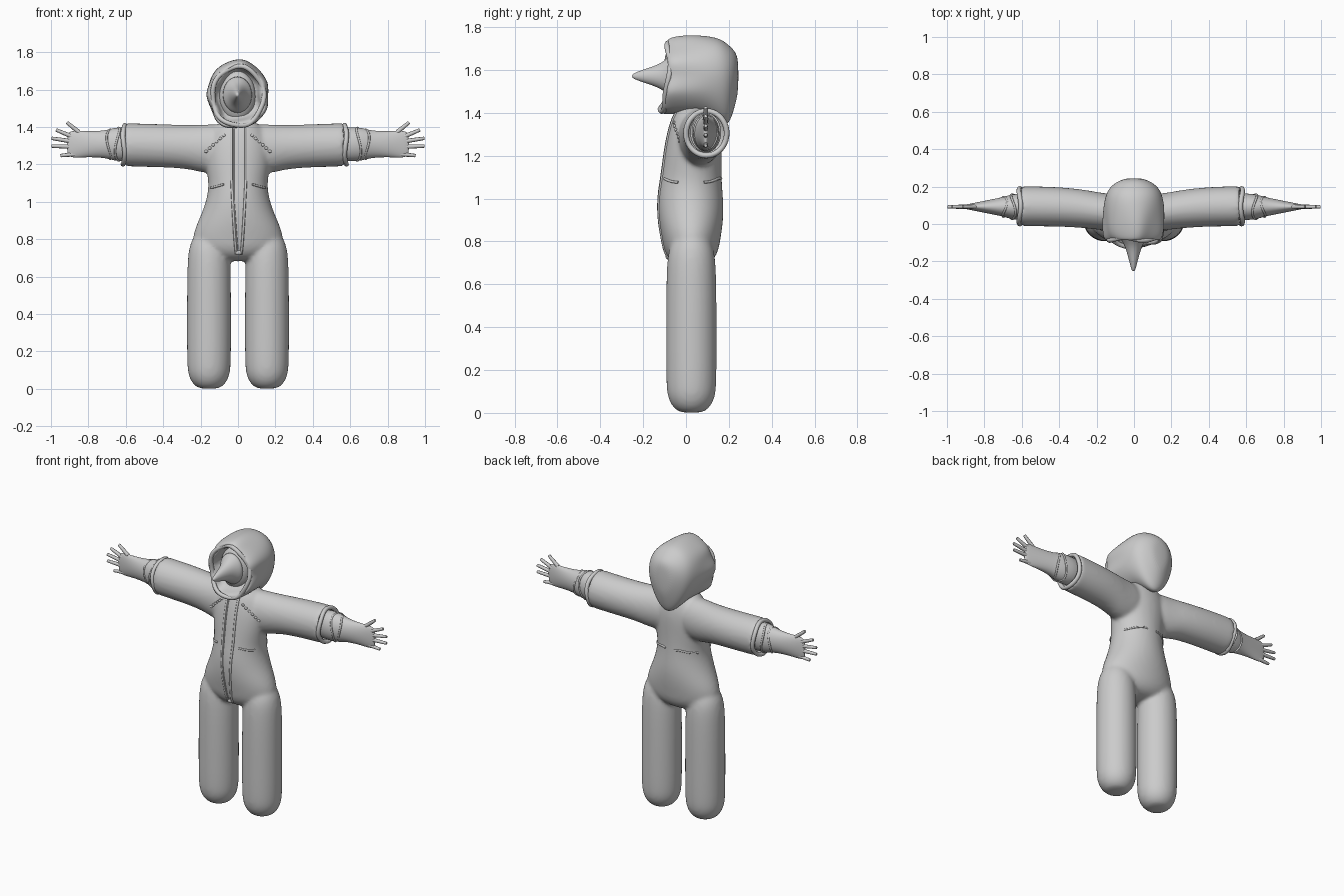
import bpy, bmesh, math
from mathutils import Vector
from mathutils.bvhtree import BVHTree

cube = bpy.data.objects.get("Cube")
if cube:
    bpy.data.objects.remove(cube)

grey = bpy.data.materials.new("plain grey")
grey.use_nodes = True
grey.diffuse_color = (0.6, 0.6, 0.6, 1)
grey.node_tree.nodes["Principled BSDF"].inputs["Base Color"].default_value = (0.6, 0.6, 0.6, 1)


def loft(bm, axis, rings, bend=0.0, sides=24):
    """Rings are (position, centre a, centre b, half a, half b, egg) along an axis."""
    loops = []
    for p, ca, cb, ha, hb, *egg in rings:
        loop = []
        for i in range(sides):
            t = math.tau * i / sides
            s = math.sin(t)
            a = ca + ha * math.cos(t) * (1 + (egg[0] if egg else 0) * s)
            b = cb + hb * s
            shift = bend * max(0, -s) ** 2 if p < 0 else 0
            co = {"x": (p, a, b), "y": (a, p + shift, b), "z": (a, b, p)}[axis]
            loop.append(bm.verts.new(co))
        loops.append(loop)
    for l0, l1 in zip(loops, loops[1:]):
        for i in range(sides):
            j = (i + 1) % sides
            bm.faces.new((l0[i], l0[j], l1[j], l1[i]))
    bm.faces.new(loops[0])
    bm.faces.new(loops[-1])


def make(name, bm, subdivide=2, voxel=0, relax=0):
    bmesh.ops.recalc_face_normals(bm, faces=bm.faces)
    mesh = bpy.data.meshes.new(name)
    bm.to_mesh(mesh)
    bm.free()
    mesh.materials.append(grey)
    ob = bpy.data.objects.new(name, mesh)
    bpy.context.collection.objects.link(ob)
    if subdivide:
        ob.modifiers.new("round", "SUBSURF").levels = subdivide
        ob.modifiers["round"].render_levels = subdivide
    if voxel:
        mod = ob.modifiers.new("fuse", "REMESH")
        mod.mode, mod.voxel_size, mod.use_smooth_shade = "VOXEL", voxel, True
        mod = ob.modifiers.new("relax", "SMOOTH")
        mod.iterations, mod.factor = relax, 0.5
    mesh.polygons.foreach_set("use_smooth", [True] * len(mesh.polygons))
    return ob


def tube(name, points, radius, closed=False, end=1.0):
    """Round cord through points, tapering to radius * end."""
    curve = bpy.data.curves.new(name, "CURVE")
    curve.dimensions, curve.bevel_depth, curve.bevel_resolution = "3D", radius, 2
    curve.use_fill_caps = True
    spline = curve.splines.new("POLY")
    spline.points.add(len(points) - 1)
    for i, (pt, co) in enumerate(zip(spline.points, points)):
        pt.co = (*co, 1)
        pt.radius = 1 + (end - 1) * i / (len(points) - 1)
    spline.use_cyclic_u = closed
    temp = bpy.data.objects.new(name, curve)
    mesh = bpy.data.meshes.new_from_object(temp)
    bpy.data.objects.remove(temp)
    mesh.materials.clear()
    mesh.materials.append(grey)
    mesh.polygons.foreach_set("use_smooth", [True] * len(mesh.polygons))
    bpy.context.collection.objects.link(bpy.data.objects.new(name, mesh))


def blob(name, centre, size):
    bm = bmesh.new()
    bmesh.ops.create_uvsphere(bm, u_segments=24, v_segments=16, radius=1)
    bmesh.ops.scale(bm, vec=size, verts=bm.verts)
    bmesh.ops.translate(bm, vec=centre, verts=bm.verts)
    make(name, bm, 0)


# Padded suit: torso, legs and sleeves fused into one surface
CUFF = {1: 0.575, -1: 0.61}
bm = bmesh.new()
torso = [(0.68, 0.12, -0.05, 0.10), (0.74, 0.23, -0.10, 0.15), (0.80, 0.248, -0.11, 0.16),
         (0.87, 0.228, -0.125, 0.172), (0.95, 0.19, -0.133, 0.178), (1.03, 0.165, -0.13, 0.172),
         (1.10, 0.157, -0.118, 0.167), (1.20, 0.175, -0.105, 0.167), (1.30, 0.18, -0.088, 0.17),
         (1.38, 0.15, -0.065, 0.155), (1.44, 0.09, -0.035, 0.12)]
loft(bm, "z", [(z, 0, (f + b) / 2, w, (b - f) / 2) for z, w, f, b in torso])
leg = [(0, 0.045), (0.012, 0.072), (0.04, 0.097), (0.08, 0.113), (0.14, 0.119),
       (0.40, 0.119), (0.68, 0.118), (0.78, 0.105), (0.85, 0.06)]
for s in (1, -1):
    loft(bm, "z", [(z, s * 0.155, 0.025, r, r) for z, r in leg])
    end = CUFF[s]
    sleeve = [(0, 0.05, 1.29, 0.10, 0.13), (0.17, 0.065, 1.28, 0.10, 0.135),
              (0.25, 0.08, 1.293, 0.103, 0.118), (0.4, 0.093, 1.3, 0.107, 0.116),
              (end - 0.02, 0.095, 1.305, 0.108, 0.117), (end - 0.005, 0.095, 1.305, 0.106, 0.115),
              (end, 0.095, 1.305, 0.10, 0.109), (end - 0.01, 0.095, 1.305, 0.088, 0.1),
              (end - 0.05, 0.095, 1.305, 0.075, 0.09)]
    loft(bm, "x", [(s * x, *rest) for x, *rest in sleeve])
suit = make("padded_suit", bm, 2, 0.011, 9)

graph = bpy.context.evaluated_depsgraph_get()
surface = BVHTree.FromObject(suit, graph)


def on_suit(x, z, side=-1):
    """Point on the front (side -1) or back (side 1) of the suit."""
    hit = surface.ray_cast(Vector((x, side, z)), Vector((0, -side, 0)))[0]
    return hit if hit else Vector((x, 0, z))


# Front fastening: two raised piping edges, a toothed line and a pull
for s in (1, -1):
    path = []
    for i in range(30):
        f = i / 29
        spread = min(1, (1 - f) * 1.7) ** 0.7
        path.append(on_suit(0.004 + s * (0.012 + 0.026 * spread), 1.40 - 0.68 * f))
    tube("zip_edge", path, 0.007)
tube("zip_seam", [on_suit(-0.022 * min(1, (z - 70) / 30), z / 100) for z in range(139, 72, -2)], 0.004)
blob("zip_pull", on_suit(0.003, 0.73), (0.018, 0.01, 0.014))

for s in (1, -1):
    # Diagonal chest stitches
    for i in range(6):
        f = i / 5
        blob("chest_stitch", on_suit(s * (0.075 + 0.095 * f), 1.355 - 0.085 * f), (0.010, 0.006, 0.008))
    # Waist folds, front and back
    for side, inner in ((-1, 0.075), (1, 0.03)):
        xs = [inner + (0.145 - inner) * i / 9 for i in range(10)]
        tube("waist_fold", [on_suit(s * x, 1.085 + 0.01 * math.sin(x * 30), side) for x in xs], 0.006)

# Cuffs, forearms, hands
angles = [math.tau * i / 40 for i in range(40)]
for s in (1, -1):
    end = CUFF[s]
    tube("cuff_rim", [(s * (end + 0.005 * math.sin(3 * t)), 0.095 + 0.095 * math.cos(t),
                       1.305 + 0.104 * math.sin(t)) for t in angles], 0.013, True)
    bm = bmesh.new()
    arm = [(0.5, 0.074, 0.092), (0.62, 0.072, 0.092), (0.665, 0.064, 0.088), (0.70, 0.052, 0.076),
           (0.76, 0.040, 0.070), (0.82, 0.028, 0.070), (0.87, 0.018, 0.073), (0.90, 0.012, 0.068),
           (0.915, 0.007, 0.055)]
    loft(bm, "x", [(s * x, 0.092, 1.308, a, b) for x, a, b in arm])
    make("forearm_and_palm", bm, 1)
    for x, a, b in ((0.645, 0.066, 0.088), (0.69, 0.053, 0.078)):
        tube("wrist_fold", [(s * (x + 0.012 * math.sin(2 * t + x * 40)), 0.092 + a * math.cos(t),
                             1.308 + b * math.sin(t)) for t in angles], 0.006, True)
    for x0, z0, x1, z1 in ((0.85, 1.372, 0.915, 1.425), (0.89, 1.35, 0.973, 1.385),
                           (0.90, 1.325, 0.997, 1.34), (0.90, 1.295, 0.997, 1.298),
                           (0.87, 1.255, 0.95, 1.247)):
        a, b = Vector((s * x0, 0.092, z0)), Vector((s * x1, 0.092, z1))
        tube("finger", [a.lerp(b, f) for f in (0, 0.5, 0.95, 1)], 0.012, end=0.65)

# Hood: outer shell folding over the rim into an inner cavity
bm = bmesh.new()
hood = [(-0.002, 0, 1.565, 0.10, 0.12), (-0.06, 0, 1.565, 0.118, 0.14), (-0.082, 0, 1.565, 0.128, 0.152),
        (-0.088, 0, 1.565, 0.145, 0.168), (-0.07, 0, 1.567, 0.158, 0.178), (-0.03, 0, 1.572, 0.165, 0.183),
        (0.03, 0, 1.575, 0.166, 0.186), (0.10, 0, 1.572, 0.163, 0.187, 0.06),
        (0.16, 0, 1.55, 0.148, 0.198, 0.2), (0.20, 0, 1.527, 0.122, 0.19, 0.32),
        (0.228, 0, 1.56, 0.085, 0.13, 0.25), (0.245, 0, 1.575, 0.045, 0.075)]
loft(bm, "y", hood, bend=-0.035, sides=32)
for v in bm.verts:
    # Gentle crumpling near the opening
    fade = max(0, 0.12 - v.co.y) * 0.05
    v.co.z += fade * math.sin(31 * v.co.x + 1)
    v.co.x += fade * math.sin(43 * v.co.z)
make("hood", bm, 2)
rim = []
for i in range(48):
    t = math.tau * i / 48
    s = math.sin(t)
    r = 1 + 0.025 * math.sin(5 * t + 1)
    rim.append((0.137 * r * math.cos(t), -0.08 - 0.035 * max(0, -s) ** 2 + 0.008 * math.sin(4 * t),
                1.565 + 0.158 * r * s))
tube("hood_rim", rim, 0.013, True)

# Face and beak
blob("face", (-0.003, -0.012, 1.565), (0.098, 0.07, 0.14))
bm = bmesh.new()
beak = [(-0.045, 0.085, 0.105), (-0.07, 0.078, 0.098), (-0.09, 0.062, 0.082), (-0.115, 0.048, 0.062),
        (-0.15, 0.036, 0.046), (-0.20, 0.022, 0.03), (-0.24, 0.012, 0.015), (-0.252, 0.006, 0.007)]
loft(bm, "y", [(y, -0.003, 1.572, a, b) for y, a, b in beak])
make("beak", bm, 1)
